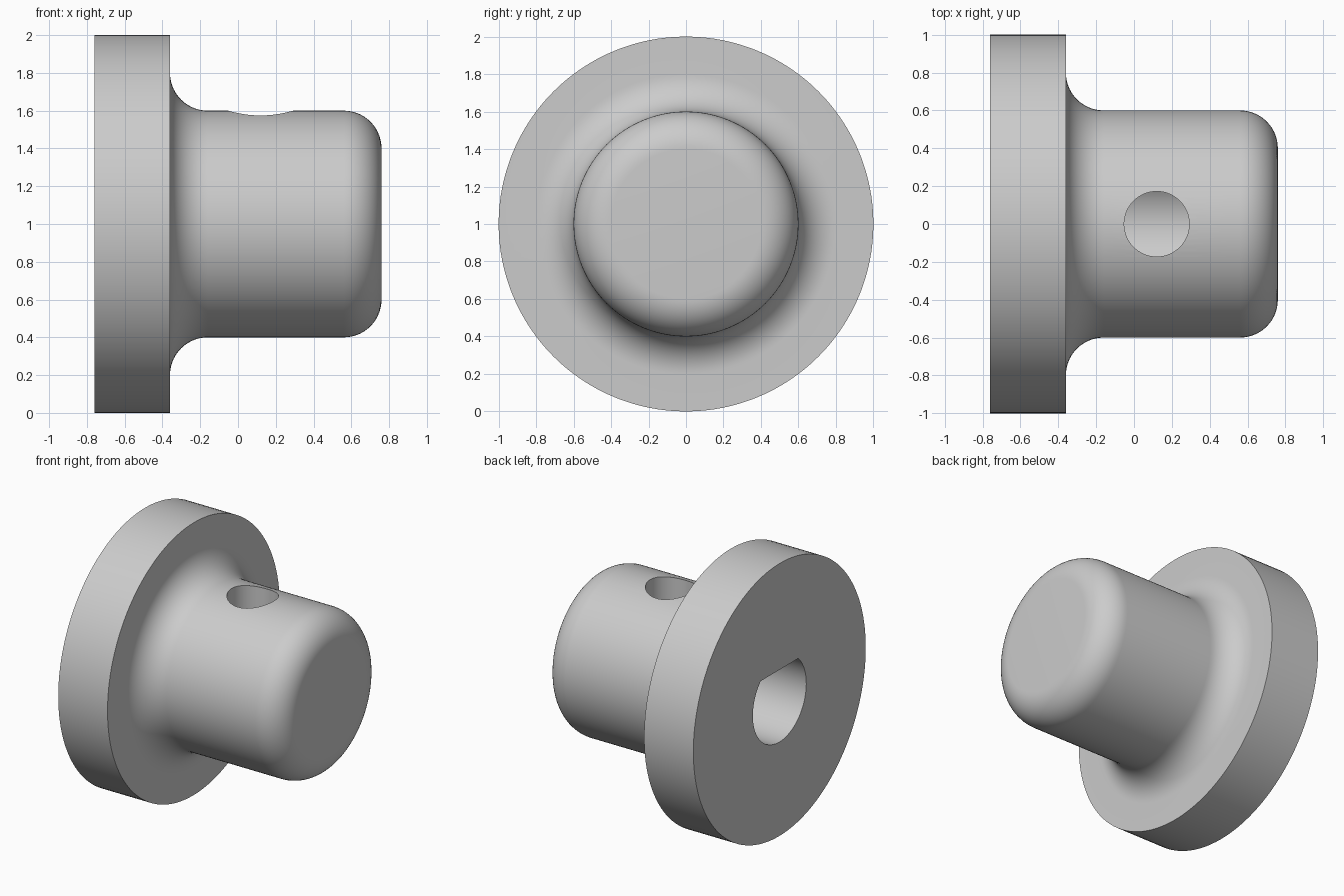
import bpy, bmesh, math
from mathutils import Matrix, Vector

if "Cube" in bpy.data.objects:
    bpy.data.objects.remove(bpy.data.objects["Cube"])

SEGS = 128
AXIS_Z = 1.0
HALF = 0.76


def make_object(name, bm):
    bmesh.ops.remove_doubles(bm, verts=bm.verts, dist=1e-5)
    bmesh.ops.recalc_face_normals(bm, faces=bm.faces)
    mesh = bpy.data.meshes.new(name)
    bm.to_mesh(mesh)
    bm.free()
    obj = bpy.data.objects.new(name, mesh)
    bpy.context.collection.objects.link(obj)
    return obj


def arc(cx, cr, radius, a0, a1, steps=14):
    """Points (x, r) along an arc of the turned profile, angles in degrees."""
    pts = []
    for i in range(steps + 1):
        a = math.radians(a0 + (a1 - a0) * i / steps)
        pts.append((cx + radius * math.cos(a), cr + radius * math.sin(a)))
    return pts


def lathe(name, profile):
    """Turn an (x, r) profile around the x axis and cap both ends."""
    bm = bmesh.new()
    rings = []
    for x, r in profile:
        rings.append([bm.verts.new((x, r * math.cos(2 * math.pi * i / SEGS),
                                    AXIS_Z + r * math.sin(2 * math.pi * i / SEGS)))
                      for i in range(SEGS)])
    for a, b in zip(rings, rings[1:]):
        for i in range(SEGS):
            j = (i + 1) % SEGS
            bm.faces.new((a[i], a[j], b[j], b[i]))
    bm.faces.new(rings[0])
    bm.faces.new(rings[-1])
    return make_object(name, bm)


def prism_x(name, outline, x0, x1):
    """Extrude a (y, z) outline along x."""
    bm = bmesh.new()
    face = bm.faces.new([bm.verts.new((x0, y, AXIS_Z + z)) for y, z in outline])
    ext = bmesh.ops.extrude_face_region(bm, geom=[face])
    verts = [g for g in ext["geom"] if isinstance(g, bmesh.types.BMVert)]
    bmesh.ops.translate(bm, verts=verts, vec=Vector((x1 - x0, 0, 0)))
    return make_object(name, bm)


# Flange and hub, with a fillet at the root and a rounded nose
profile = [(-HALF, 1.0), (-0.36, 1.0)]
profile += arc(-0.16, 0.8, 0.2, 180, 270)
profile += arc(0.56, 0.4, 0.2, 90, 0)
hub = lathe("flanged_hub", profile)

# Blind D-shaped shaft bore, flat on its upper side
R, FLAT = 0.31, 0.22
a_flat = math.asin(FLAT / R)
sweep = math.pi + 2 * a_flat
outline = [(R * math.cos(math.pi - a_flat + sweep * i / 64),
            R * math.sin(math.pi - a_flat + sweep * i / 64)) for i in range(65)]
bore = prism_x("shaft_bore_cutter", outline, -HALF - 0.2, 0.44)

# Set screw hole from the top down into the bore
bm = bmesh.new()
bmesh.ops.create_cone(bm, cap_ends=True, segments=64, radius1=0.172, radius2=0.172,
                      depth=0.8, matrix=Matrix.Translation((0.12, 0, AXIS_Z + 0.5)))
screw_hole = make_object("screw_hole_cutter", bm)

# Cut the holes
bpy.context.view_layer.objects.active = hub
hub.select_set(True)
for cutter in (bore, screw_hole):
    cutter.hide_render = True
    mod = hub.modifiers.new(cutter.name, 'BOOLEAN')
    mod.operation = 'DIFFERENCE'
    mod.solver = 'EXACT'
    mod.object = cutter
    bpy.ops.object.modifier_apply(modifier=mod.name)
    bpy.data.objects.remove(cutter)

bpy.ops.object.shade_smooth_by_angle(angle=math.radians(30))
